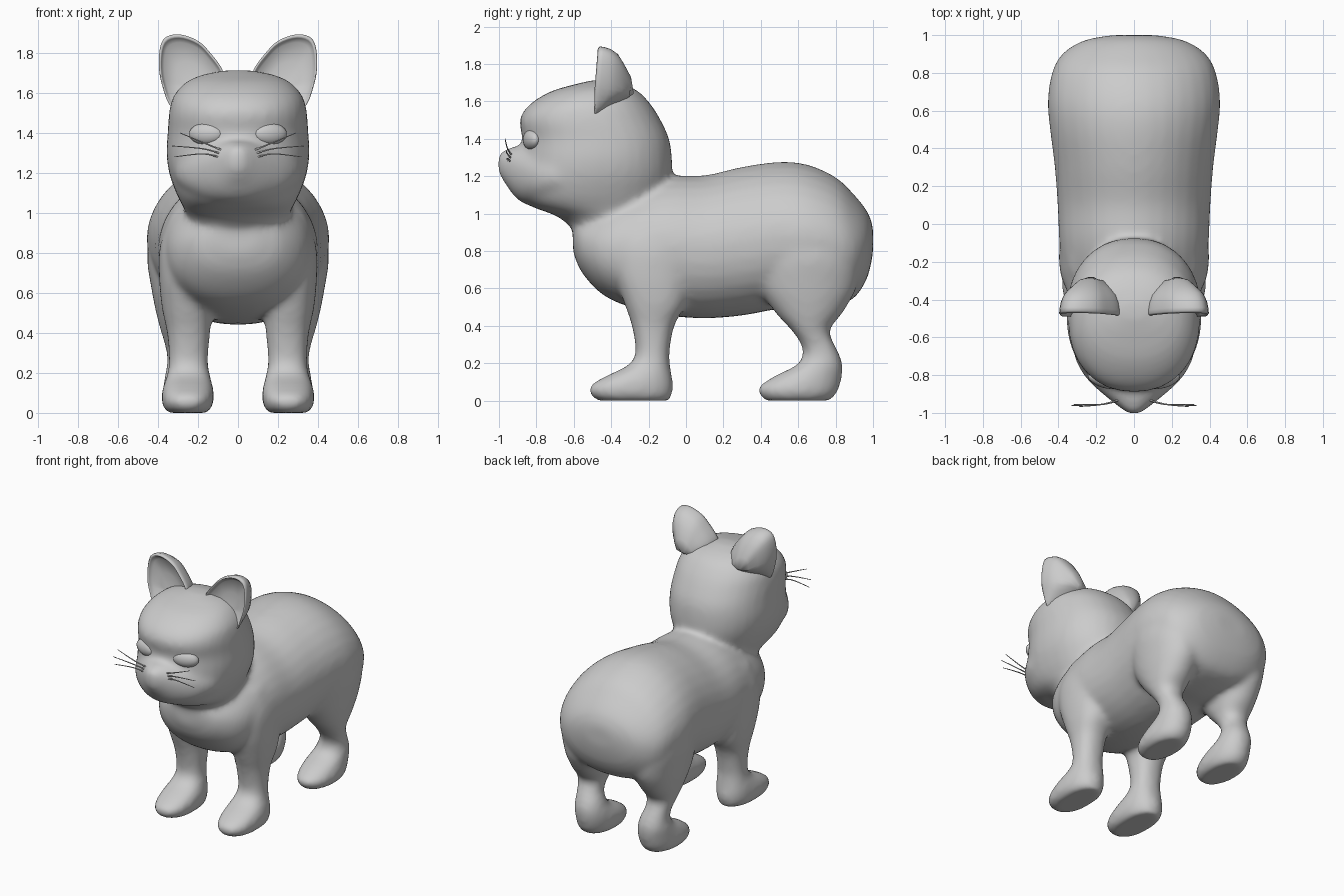
import bpy, bmesh
from math import cos, sin, pi
from mathutils import Vector

if "Cube" in bpy.data.objects:
    bpy.data.objects.remove(bpy.data.objects["Cube"])


def spline(pts, steps=5):
    """Catmull-Rom samples through tuples of any length."""
    pts = [Vector(p) for p in pts]
    out = []
    for i in range(len(pts) - 1):
        a, b = pts[max(i - 1, 0)], pts[i]
        c, d = pts[i + 1], pts[min(i + 2, len(pts) - 1)]
        for k in range(steps):
            t = k / steps
            out.append(0.5 * (2 * b + (c - a) * t + (2 * a - 5 * b + 4 * c - d) * t * t
                              + (3 * b - a - 3 * c + d) * t ** 3))
    return out + [pts[-1]]


def skin(bm, rings):
    """Bridge closed rings of points and cap both ends."""
    vs = [[bm.verts.new(p) for p in r] for r in rings]
    n = len(vs[0])
    for r, s in zip(vs, vs[1:]):
        for i in range(n):
            bm.faces.new((r[i], r[(i + 1) % n], s[(i + 1) % n], s[i]))
    bm.faces.new(vs[0])
    bm.faces.new(vs[-1])


def sample(stations):
    # centred stations give only a half width
    full = [s if len(s) == 5 else (s[0], s[1], s[2], -s[3], s[3]) for s in stations]
    return [tuple(v) for v in spline(full)]


def loft(bm, axis, stations, power=2.2, side=1, top_power=None, n=32):
    """Stations: position, low and high of the long span, x low and x high."""
    rings = []
    for p, l0, l1, x0, x1 in sample(stations):
        ring = []
        for i in range(n):
            c, s = cos(2 * pi * i / n), sin(2 * pi * i / n)
            e = 2 / (top_power if top_power and s > 0 else power)
            x = (x0 + x1) / 2 + (x1 - x0) / 2 * abs(c) ** e * (1 if c > 0 else -1)
            v = (l0 + l1) / 2 + (l1 - l0) / 2 * abs(s) ** e * (1 if s > 0 else -1)
            ring.append((side * x, p, v) if axis == 'y' else (side * x, v, p))
        rings.append(ring)
    skin(bm, rings)


def finish(bm, name):
    bmesh.ops.recalc_face_normals(bm, faces=bm.faces)
    for f in bm.faces:
        f.smooth = True
    me = bpy.data.meshes.new(name)
    bm.to_mesh(me)
    bm.free()
    ob = bpy.data.objects.new(name, me)
    bpy.context.collection.objects.link(ob)
    return ob


bm = bmesh.new()
# Torso
loft(bm, 'y', [(-.605, .80, .97, .10), (-.56, .69, 1.0, .22), (-.45, .57, 1.06, .32),
               (-.3, .50, 1.14, .37), (-.1, .455, 1.2, .395), (.1, .44, 1.205, .405),
               (.3, .455, 1.25, .42), (.5, .49, 1.277, .445), (.65, .49, 1.262, .457),
               (.8, .51, 1.195, .435), (.9, .55, 1.1, .38), (.97, .66, 1.01, .27),
               (1.0, .79, .93, .12)], 2.25, top_power=1.9)
# Head
loft(bm, 'z', [(.88, -.57, -.2, .2), (.98, -.68, -.13, .25), (1.04, -.83, -.11, .28),
               (1.1, -.89, -.095, .31), (1.2, -.90, -.075, .345), (1.3, -.885, -.075, .358),
               (1.4, -.875, -.09, .352), (1.5, -.89, -.135, .345), (1.58, -.84, -.185, .325),
               (1.65, -.73, -.25, .265), (1.69, -.6, -.33, .18), (1.713, -.5, -.42, .06)])
# Muzzle
loft(bm, 'y', [(-.6, 1.05, 1.36, .33), (-.72, 1.05, 1.36, .31), (-.82, 1.04, 1.36, .25),
               (-.9, 1.075, 1.36, .165), (-.96, 1.15, 1.345, .09), (-1.005, 1.22, 1.32, .03)])
for side in (1, -1):
    # Front leg
    loft(bm, 'z', [(0, -.47, -.085, .15, .35), (.03, -.512, -.075, .13, .375),
                   (.08, -.512, -.068, .12, .382), (.13, -.43, -.075, .125, .375),
                   (.19, -.31, -.085, .14, .355), (.26, -.27, -.088, .15, .345),
                   (.4, -.29, -.062, .14, .355), (.52, -.33, 0, .13, .38),
                   (.68, -.38, .03, .14, .395), (.84, -.38, .03, .16, .39),
                   (1.0, -.3, -.06, .2, .335)], 2.3, side)
    # Hind leg
    loft(bm, 'z', [(0, .42, .77, .15, .35), (.03, .395, .80, .13, .375),
                   (.07, .385, .82, .12, .382), (.13, .47, .835, .125, .375),
                   (.19, .59, .838, .145, .365), (.25, .625, .82, .165, .355),
                   (.31, .61, .79, .185, .36), (.38, .56, .77, .175, .378),
                   (.48, .47, .845, .14, .405), (.62, .39, .915, .11, .433),
                   (.8, .40, .91, .12, .453), (1.0, .5, .8, .15, .39)], 2.1, side)
body = finish(bm, "cat_body")
m = body.modifiers.new("merge", 'REMESH')
m.mode = 'VOXEL'
m.voxel_size = .018
m.use_smooth_shade = True
m = body.modifiers.new("blend", 'SMOOTH')
m.factor = .5
m.iterations = 13

# Ear: outline swept into a domed back and a hollow front (scale, depth)
outline = [(.07, 1.67), (.08, 1.72), (.13, 1.79), (.20, 1.86), (.30, 1.893), (.375, 1.865),
           (.396, 1.76), (.38, 1.64), (.32, 1.52), (.18, 1.56), (.07, 1.67)]
ear_steps = [(.05, .05), (.5, .05), (.85, .035), (.93, .015), (.96, 0), (1, .01), (.995, .03),
             (.95, .07), (.85, .11), (.67, .145), (.4, .19), (.1, .21)]


def ear_point(side, x, z, s, d):
    px, pz = .22, 1.62
    z = pz + (z - pz) * s
    d *= min(1, max(.15, (z - 1.5) / .14))
    return (side * (px + (x - px) * s), -.49 + d + .08 * max(z - 1.65, 0), z)


for side, label in ((1, "left"), (-1, "right")):
    bm = bmesh.new()
    shape = spline(outline, 4)[:-1]
    skin(bm, [[ear_point(side, x, z, s, d) for x, z in shape] for s, d in ear_steps])
    finish(bm, label + "_ear")

    # Eye
    bpy.ops.mesh.primitive_uv_sphere_add(segments=24, ring_count=12, radius=1,
                                         location=(side * .158, -.825, 1.395),
                                         rotation=(0, 0, side * .3))
    eye = bpy.context.object
    eye.name = label + "_eye"
    eye.scale = (.09, .042, .055)
    bpy.ops.object.shade_smooth()

    # Whiskers
    cu = bpy.data.curves.new(label + "_whiskers", 'CURVE')
    cu.dimensions = '3D'
    cu.bevel_depth = .005
    cu.bevel_resolution = 1
    for z0, zm, z1, x1 in ((1.31, 1.35, 1.40, .29), (1.29, 1.32, 1.335, .33),
                           (1.27, 1.295, 1.28, .32)):
        path = spline([(.07, -.93, z0), (.17, -.955, zm), (x1, -.955 - (z1 - 1.28) * .1, z1)])
        sp = cu.splines.new('POLY')
        sp.points.add(len(path) - 1)
        for i, (pt, p) in enumerate(zip(sp.points, path)):
            pt.co = (side * p.x, p.y, p.z, 1)
            pt.radius = 1.1 - .8 * i / len(path)
    ob = bpy.data.objects.new(label + "_whiskers", cu)
    bpy.context.collection.objects.link(ob)
